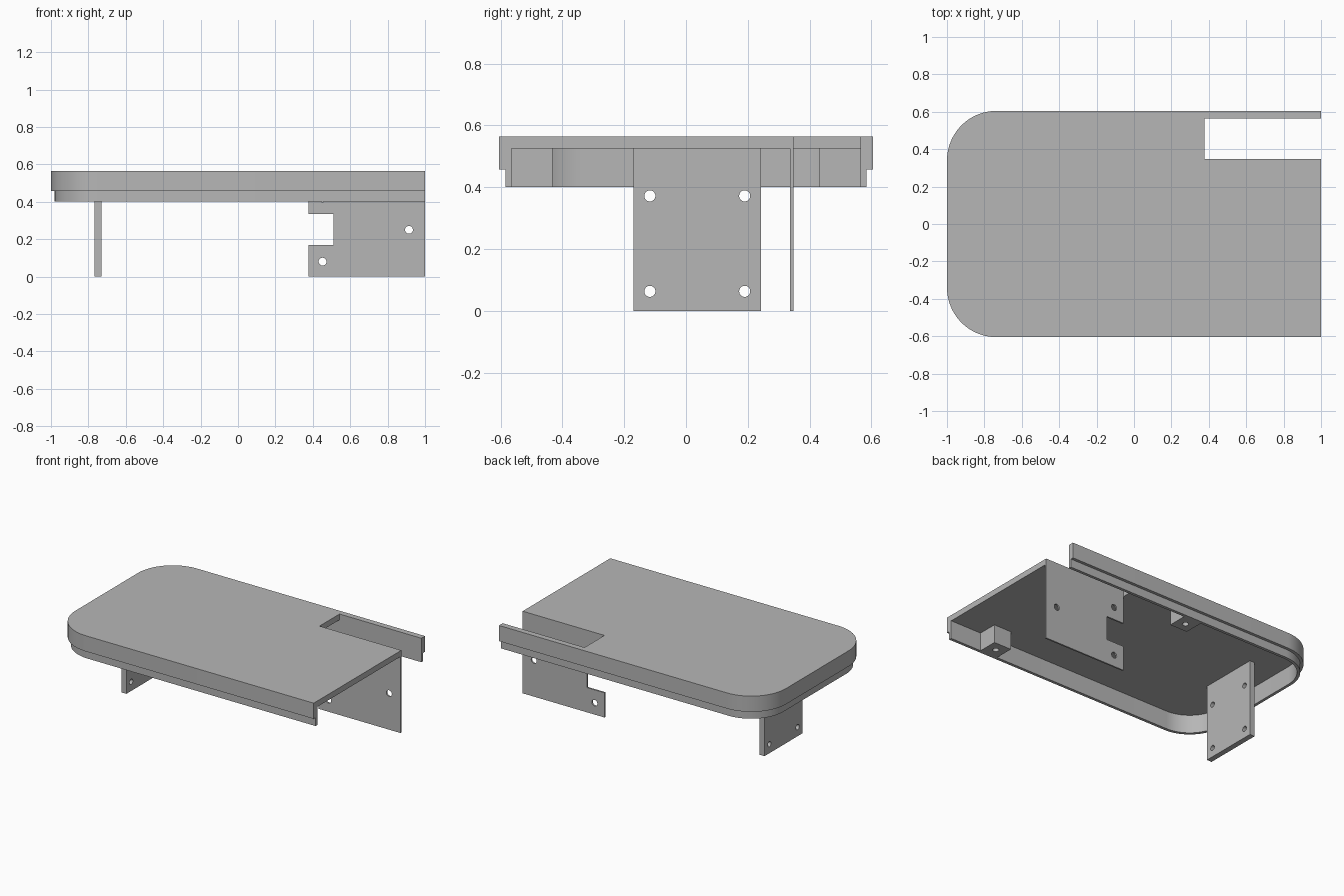
import bpy
import bmesh
import math
from mathutils import Vector

if "Cube" in bpy.data.objects:
    bpy.data.objects.remove(bpy.data.objects["Cube"], do_unlink=True)

grey = bpy.data.materials.new("light_grey")
grey.use_nodes = True
colour = (0.47, 0.47, 0.47, 1)
grey.diffuse_color = colour
grey.node_tree.nodes["Principled BSDF"].inputs["Base Color"].default_value = colour

HALF_WIDTH, CORNER = 0.605, 0.265
RIM_Z, STEP_Z, CEILING_Z, TOP_Z = 0.40, 0.457, 0.525, 0.565
WALL = 0.04

# How profile (u, v) and depth d map to space for each extrusion axis
AXES = {
    "x": lambda u, v, d: Vector((d, u, v)),
    "y": lambda u, v, d: Vector((u, d, v)),
    "z": lambda u, v, d: Vector((u, v, d)),
}


def prism(name, profile, start, end, axis="z"):
    """Extrude a closed profile along an axis."""
    bm = bmesh.new()
    place = AXES[axis]
    face = bm.faces.new([bm.verts.new(place(u, v, start)) for u, v in profile])
    extruded = bmesh.ops.extrude_face_region(bm, geom=[face])["geom"]
    verts = [g for g in extruded if isinstance(g, bmesh.types.BMVert)]
    bmesh.ops.translate(bm, verts=verts, vec=place(0, 0, end - start))
    bmesh.ops.recalc_face_normals(bm, faces=bm.faces)
    mesh = bpy.data.meshes.new(name)
    bm.to_mesh(mesh)
    bm.free()
    mesh.materials.append(grey)
    obj = bpy.data.objects.new(name, mesh)
    bpy.context.collection.objects.link(obj)
    return obj


def rect(u0, u1, v0, v1):
    return [(u0, v0), (u1, v0), (u1, v1), (u0, v1)]


def circle(u, v, r, n=24):
    return [(u + r * math.cos(math.tau * i / n), v + r * math.sin(math.tau * i / n))
            for i in range(n)]


def left_arcs(inset, n=20):
    """Two rounded corners at the closed end, from back to front."""
    r = CORNER - inset
    cx, cy = CORNER - 1, HALF_WIDTH - CORNER
    quarter = [math.pi / 2 * (1 + i / n) for i in range(n + 1)]
    back = [(cx + r * math.cos(a), cy + r * math.sin(a)) for a in quarter]
    return back + [(x, -y) for x, y in reversed(back)]


def slab(inset):
    w = HALF_WIDTH - inset
    return [(1, w)] + left_arcs(inset) + [(1, -w)]


def combine(obj, tool, operation="DIFFERENCE"):
    """Apply a boolean and remove the tool."""
    mod = obj.modifiers.new("cut", "BOOLEAN")
    mod.object, mod.operation, mod.solver = tool, operation, "EXACT"
    bpy.context.view_layer.objects.active = obj
    bpy.ops.object.modifier_apply(modifier=mod.name)
    bpy.data.objects.remove(tool, do_unlink=True)


# Cover: outer slab with a stepped lip below
cover = prism("cover", slab(0), STEP_Z, TOP_Z)
combine(cover, prism("lip", slab(0.02), RIM_Z, CEILING_Z + 0.01), "UNION")

# Cavity, notched so that two square screw bosses stay on the side walls
inner = HALF_WIDTH - WALL
boss = inner - 0.133
back_boss, front_boss = (0.07, -0.063), (0.63, 0.763)


def notch(span, side):
    a, b = span
    return [(a, side * inner), (a, side * boss), (b, side * boss), (b, side * inner)]


cavity = ([(1.1, inner)] + notch(back_boss, 1) + left_arcs(WALL)
          + notch(front_boss, -1) + [(1.1, -inner)])
combine(cover, prism("cavity", cavity, RIM_Z - 0.1, CEILING_Z))

# Long slot open at one end
combine(cover, prism("slot", rect(0.377, 1.1, 0.348, inner), RIM_Z - 0.1, TOP_Z + 0.1))

# Blind screw holes in the bosses
for span, side in ((back_boss, 1), (front_boss, -1)):
    hole = circle(sum(span) / 2, side * (inner + boss) / 2, 0.02)
    combine(cover, prism("screw_hole", hole, RIM_Z - 0.1, CEILING_Z - 0.02))

# Thin side plate beside the slot, with a notch and three holes
plate_profile = [(0.377, 0), (1, 0), (1, CEILING_Z), (0.377, CEILING_Z),
                 (0.377, 0.335), (0.51, 0.335), (0.51, 0.17), (0.377, 0.17)]
side_plate = prism("side_plate", plate_profile, 0.337, 0.348, "y")
for x, z in ((0.452, 0.08), (0.452, 0.42), (0.914, 0.25)):
    combine(side_plate, prism("plate_hole", circle(x, z, 0.021), 0.3, 0.4, "y"))

# Mounting leg across the closed end, with four holes
mounting_leg = prism("mounting_leg", rect(-0.17, 0.243, 0, CEILING_Z), -0.768, -0.731, "x")
for y in (-0.117, 0.19):
    for z in (0.063, 0.372):
        combine(mounting_leg, prism("leg_hole", circle(y, z, 0.018), -0.8, -0.7, "x"))

# Smooth the rounded corners and holes, keep edges sharp
for obj in (cover, side_plate, mounting_leg):
    bpy.ops.object.select_all(action="DESELECT")
    obj.select_set(True)
    bpy.context.view_layer.objects.active = obj
    bpy.ops.object.shade_smooth_by_angle(angle=math.radians(30))
